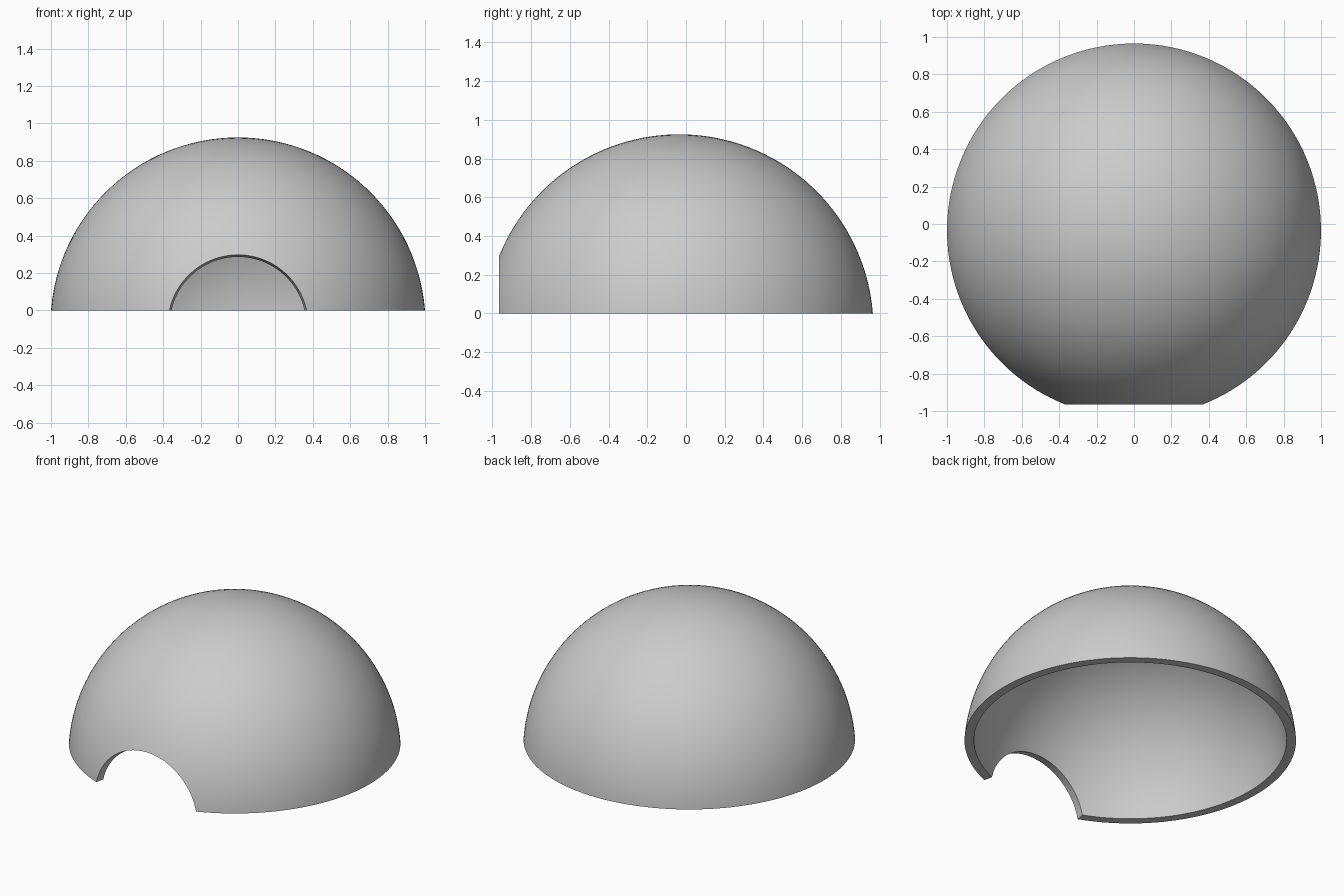
import bpy, bmesh, math
from mathutils import Vector

cube = bpy.data.objects.get("Cube")
if cube:
    bpy.data.objects.remove(cube)

# Plain grey material
grey = bpy.data.materials.new("plain_grey")
grey.use_nodes = True
colour = (0.6, 0.6, 0.6, 1)
grey.diffuse_color = colour
grey.node_tree.nodes["Principled BSDF"].inputs["Base Color"].default_value = colour

CENTRE = Vector((0, -0.035, -0.078))
OUTER, INNER = 1.003, 0.946            # shell radii
OUTER_HOLE, INNER_HOLE = 0.375, 0.364  # front opening radii
STEPS = 64


def arc(radius, hole):
    """Half-circle profile from the back pole to the rim of the front opening."""
    end = math.pi - math.asin(hole / radius)
    return [CENTRE + Vector((radius * math.sin(end * i / STEPS), radius * math.cos(end * i / STEPS), 0))
            for i in range(STEPS + 1)]


# Shell profile spun about the front-to-back axis
bm = bmesh.new()
points = arc(OUTER, OUTER_HOLE) + arc(INNER, INNER_HOLE)[::-1]
verts = [bm.verts.new(p) for p in points]
edges = [bm.edges.new(pair) for pair in zip(verts, verts[1:])]
bmesh.ops.spin(bm, geom=verts + edges, cent=CENTRE, axis=(0, 1, 0),
               angle=math.tau, steps=2 * STEPS, use_duplicate=False)
bmesh.ops.remove_doubles(bm, verts=bm.verts[:], dist=0.0002)

# Flat base with a solid rim
cut = bmesh.ops.bisect_plane(bm, geom=bm.verts[:] + bm.edges[:] + bm.faces[:], dist=1e-5,
                             plane_co=(0, 0, 0), plane_no=(0, 0, 1), clear_inner=True)
rim = [e for e in cut["geom_cut"] if isinstance(e, bmesh.types.BMEdge)]
bmesh.ops.triangle_fill(bm, edges=rim, use_beauty=True, normal=(0, 0, -1))
bmesh.ops.recalc_face_normals(bm, faces=bm.faces[:])

mesh = bpy.data.meshes.new("dome_shell")
bm.to_mesh(mesh)
bm.free()
mesh.materials.append(grey)
dome = bpy.data.objects.new("dome_shell", mesh)
bpy.context.collection.objects.link(dome)

# Smooth shell, sharp rims
bpy.ops.object.select_all(action="DESELECT")
dome.select_set(True)
bpy.context.view_layer.objects.active = dome
bpy.ops.object.shade_smooth_by_angle(angle=math.radians(30))
